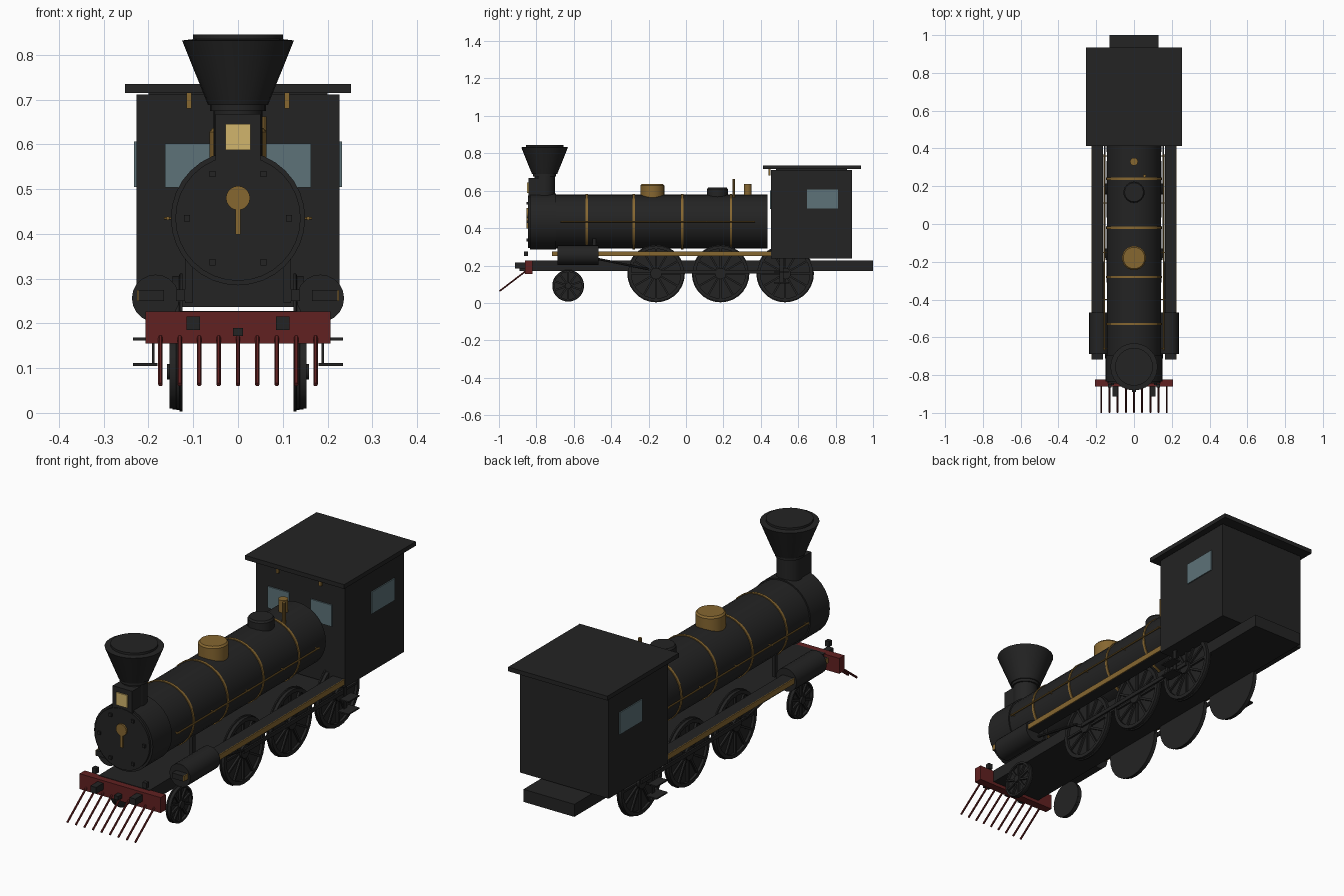
import bpy, bmesh, math
from mathutils import Matrix, Vector

if "Cube" in bpy.data.objects:
    bpy.data.objects.remove(bpy.data.objects["Cube"])


def material(name, rgb):
    m = bpy.data.materials.new(name)
    m.diffuse_color = (*rgb, 1)
    m.use_nodes = True
    m.node_tree.nodes["Principled BSDF"].inputs["Base Color"].default_value = m.diffuse_color
    return m


BLACK = material("black iron", (0.017, 0.017, 0.017))
BRASS = material("brass", (0.24, 0.135, 0.03))
RED = material("dark red", (0.12, 0.015, 0.015))
GLASS = material("window glass", (0.11, 0.17, 0.19))
CREAM = material("lamp lens", (0.64, 0.46, 0.15))


def finish(name, bm, mat, smooth=False):
    bmesh.ops.recalc_face_normals(bm, faces=bm.faces)
    me = bpy.data.meshes.new(name)
    bm.to_mesh(me)
    bm.free()
    me.materials.append(mat)
    ob = bpy.data.objects.new(name, me)
    bpy.context.collection.objects.link(ob)
    if smooth:
        bpy.ops.object.select_all(action='DESELECT')
        bpy.context.view_layer.objects.active = ob
        ob.select_set(True)
        bpy.ops.object.shade_smooth_by_angle(angle=math.radians(35))
    return ob


def add_box(bm, x, y, z):
    c = Vector(((x[0] + x[1]) / 2, (y[0] + y[1]) / 2, (z[0] + z[1]) / 2))
    s = (x[1] - x[0], y[1] - y[0], z[1] - z[0])
    bmesh.ops.create_cube(bm, size=1, matrix=Matrix.Translation(c) @ Matrix.Diagonal((*s, 1)))


def box(name, mat, x, y, z, mirror=False):
    bm = bmesh.new()
    add_box(bm, x, y, z)
    if mirror:
        add_box(bm, (-x[1], -x[0]), y, z)
    return finish(name, bm, mat)


def add_lathe(bm, profile, origin, axis, n):
    """Revolve (radius, distance) points around an axis through origin."""
    rot = Vector((0, 0, 1)).rotation_difference(Vector(axis)).to_matrix()
    rings = []
    for r, h in profile:
        rings.append([bm.verts.new(Vector(origin) + rot @ Vector(
            (r * math.cos(2 * math.pi * i / n), r * math.sin(2 * math.pi * i / n), h)))
            for i in range(n)])
    for a, b in zip(rings, rings[1:]):
        for i in range(n):
            j = (i + 1) % n
            bm.faces.new((a[i], a[j], b[j], b[i]))
    bm.faces.new(rings[0])
    bm.faces.new(rings[-1])


def lathe(name, mat, profile, origin, axis=(0, 0, 1), n=24):
    bm = bmesh.new()
    add_lathe(bm, profile, origin, axis, n)
    return finish(name, bm, mat, True)


def rod(name, mat, a, b, r, n=8):
    d = Vector(b) - Vector(a)
    return lathe(name, mat, [(r, 0), (r, d.length)], a, d.normalized(), n)


Y = (0, 1, 0)
BZ = 0.435  # boiler axis height

# Frame, running boards and front beam
box("frame", BLACK, (-0.13, 0.13), (-0.83, 1.0), (0.17, 0.228))
box("running_board", BLACK, (0.165, 0.222), (-0.717, 0.455), (0.25, 0.275), True)
box("running_board_trim", BRASS, (0.222, 0.226), (-0.717, 0.455), (0.25, 0.275), True)
box("front_beam", RED, (-0.207, 0.207), (-0.86, -0.822), (0.155, 0.226))
box("buffers", BLACK, (0.085, 0.115), (-0.913, -0.86), (0.185, 0.215), True)
box("front_coupling", BLACK, (-0.011, 0.011), (-0.89, -0.86), (0.172, 0.19))
box("beam_lamps", BLACK, (0.118, 0.138), (-0.866, -0.846), (0.25, 0.276), True)

# Cowcatcher bars
for i in range(-4, 5):
    x = i * 0.0433
    rod("cowcatcher_bar", RED, (x, -0.84, 0.183), (x, -0.997, 0.063), 0.005, 6)

# Boiler, smokebox and brass bands
lathe("boiler", BLACK, [(0.144, -0.7), (0.144, 0.435)], (0, 0, BZ), Y, 32)
lathe("smokebox", BLACK, [(0.14, -0.845), (0.14, -0.835), (0.15, -0.835), (0.15, -0.695)],
      (0, 0, BZ), Y, 32)
for y in (-0.53, -0.28, -0.02, 0.24):
    lathe("boiler_band", BRASS, [(0.148, y - 0.006), (0.148, y + 0.006)], (0, 0, BZ), Y, 32)
for s in (-1, 1):
    rod("handrail", BRASS, (s * 0.157, -0.67, BZ), (s * 0.157, 0.37, BZ), 0.004)
    for y in (-0.66, -0.4, -0.15, 0.11, 0.36):
        rod("handrail_post", BRASS, (s * 0.14, y, BZ), (s * 0.165, y, BZ), 0.003, 6)

# Smokebox door fittings
for i in range(6):
    a = i * math.pi / 3
    x, z = 0.114 * math.cos(a), BZ + 0.114 * math.sin(a)
    box("door_bolt", BLACK, (x - 0.007, x + 0.007), (-0.853, -0.84), (z - 0.007, z + 0.007))
lathe("door_plate", BRASS, [(0.027, -0.853), (0.027, -0.843)], (0, 0, 0.48), Y, 20)
box("door_handle", BRASS, (-0.006, 0.006), (-0.852, -0.843), (0.398, 0.46))

# Chimney
lathe("chimney", BLACK, [(0.055, 0.55), (0.055, 0.675), (0.062, 0.675), (0.062, 0.688),
                         (0.067, 0.688), (0.125, 0.832), (0.1, 0.835), (0.1, 0.845)],
      (0, -0.756, 0))

# Headlamp
box("headlamp", BLACK, (-0.05, 0.05), (-0.843, -0.775), (0.56, 0.668))
box("headlamp_lens", CREAM, (-0.028, 0.028), (-0.849, -0.843), (0.587, 0.645))

# Domes and whistles on top of the boiler
lathe("sand_dome", BRASS, [(0.064, 0.55), (0.064, 0.628), (0.057, 0.636)], (0, -0.18, 0))
lathe("steam_dome", BLACK, [(0.056, 0.55), (0.056, 0.608), (0.05, 0.616)], (0, 0.168, 0))
rod("whistle", BRASS, (0.056, 0.255, 0.56), (0.056, 0.255, 0.662), 0.008, 10)
rod("safety_valve", BRASS, (0, 0.33, 0.56), (0, 0.33, 0.635), 0.021, 14)

# Cab with roof and windows
box("cab", BLACK, (-0.227, 0.227), (0.455, 0.888), (0.237, 0.711))
box("cab_roof", BLACK, (-0.253, 0.253), (0.413, 0.935), (0.715, 0.735))
box("roof_support", BLACK, (-0.2, 0.2), (0.48, 0.86), (0.705, 0.72))
box("side_window", GLASS, (0.226, 0.232), (0.647, 0.813), (0.505, 0.606), True)
box("front_window", GLASS, (0.055, 0.163), (0.449, 0.456), (0.503, 0.602), True)
box("roof_hanger", BRASS, (0.104, 0.115), (0.44, 0.452), (0.68, 0.716), True)

# Cylinders and boiler brackets
for s in (-1, 1):
    lathe("steam_cylinder", BLACK, [(0.053, -0.687), (0.053, -0.468)], (s * 0.184, 0, 0.256), Y, 20)
    rod("piston_rod", BLACK, (s * 0.165, -0.47, 0.235), (s * 0.165, -0.2, 0.18), 0.006)
box("boiler_bracket", BLACK, (0.102, 0.118), (-0.5, -0.48), (0.245, 0.345), True)

# Cab steps with hangers
for z, x0 in ((0.165, 0.19), (0.108, 0.18)):
    box("cab_step", BLACK, (x0, 0.235), (0.47, 0.55), (z - 0.003, z + 0.003), True)
box("step_hanger", BLACK, (0.186, 0.192), (0.5, 0.52), (0.105, 0.24), True)


# Wheels: thin disc, raised rim, hub and spokes
def wheel(name, s, y, z, r, x_in, spokes):
    bm = bmesh.new()
    ax = (s, 0, 0)
    o = (s * x_in, y, z)
    add_lathe(bm, [(r, 0), (r, 0.006), (r * 0.97, 0.008), (r * 0.97, 0.022),
                   (r * 0.86, 0.022), (r * 0.86, 0.01)], o, ax, 28)
    add_lathe(bm, [(r * 0.2, 0.005), (r * 0.2, 0.028)], o, ax, 14)
    for i in range(spokes):
        m = (Matrix.Translation((s * (x_in + 0.013), y, z))
             @ Matrix.Rotation(2 * math.pi * i / spokes, 4, 'X')
             @ Matrix.Translation((0, 0, r * 0.52))
             @ Matrix.Diagonal((0.012, 0.01, r * 0.74, 1)))
        bmesh.ops.create_cube(bm, size=1, matrix=m)
    finish(name, bm, BLACK, True)


for s in (-1, 1):
    for y in (-0.16, 0.185, 0.53):
        wheel("driving_wheel", s, y, 0.157, 0.154, 0.124, 12)
    wheel("front_wheel", s, -0.63, 0.092, 0.085, 0.131, 10)
box("coupling_rod", BLACK, (0.152, 0.16), (-0.18, 0.55), (0.157, 0.175), True)
